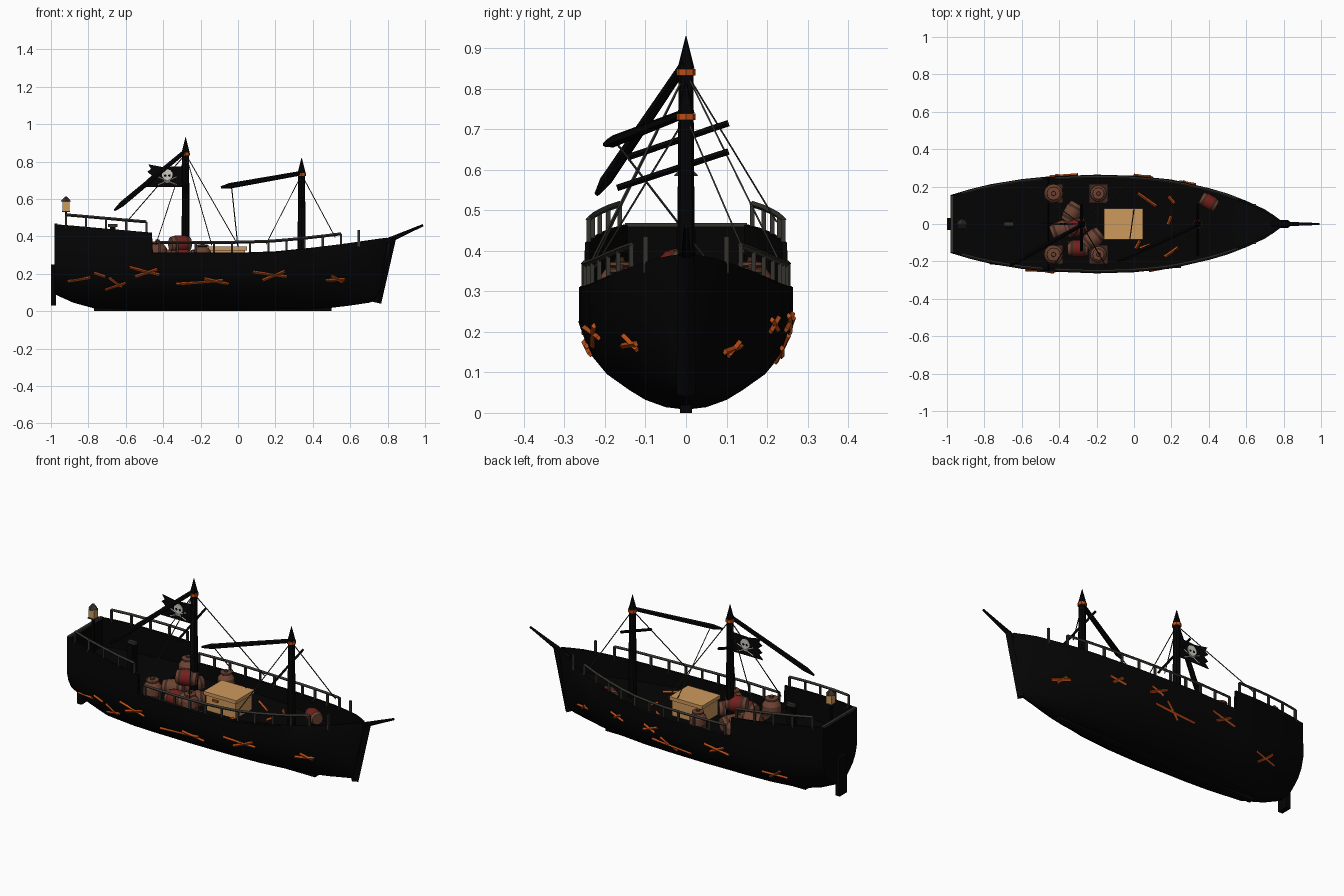
import bpy, bmesh, math
from mathutils import Vector, Matrix

if "Cube" in bpy.data.objects:
    bpy.data.objects.remove(bpy.data.objects["Cube"])


def material(name, r, g, b):
    m = bpy.data.materials.new(name)
    m.use_nodes = True
    m.diffuse_color = (r, g, b, 1)
    m.node_tree.nodes["Principled BSDF"].inputs["Base Color"].default_value = (r, g, b, 1)
    return m


BLACK = material("tarred black", .0012, .0012, .0012)
TRIM = material("weathered grey", .035, .032, .026)
ORANGE = material("orange wood", .5, .075, .008)
RED = material("red band", .17, .014, .012)
BROWN = material("barrel brown", .15, .055, .032)
DARK = material("dark brown", .05, .022, .015)
TAN = material("tan wood", .62, .32, .11)
BONE = material("bone white", .6, .58, .52)


def finish(name, bm, mats, smooth=False):
    mesh = bpy.data.meshes.new(name)
    bmesh.ops.recalc_face_normals(bm, faces=bm.faces)
    bm.to_mesh(mesh)
    bm.free()
    for m in mats:
        mesh.materials.append(m)
    ob = bpy.data.objects.new(name, mesh)
    bpy.context.collection.objects.link(ob)
    if smooth:
        bpy.ops.object.select_all(action="DESELECT")
        ob.select_set(True)
        bpy.context.view_layer.objects.active = ob
        bpy.ops.object.shade_smooth_by_angle(angle=math.radians(30))
    return ob


def rod(name, a, b, r0, r1, mat, sides=6):
    a, b = Vector(a), Vector(b)
    d = b - a
    bm = bmesh.new()
    mtx = Matrix.Translation((a + b) / 2) @ d.to_track_quat("Z", "Y").to_matrix().to_4x4()
    bmesh.ops.create_cone(bm, cap_ends=True, segments=sides, radius1=r0, radius2=r1,
                          depth=d.length, matrix=mtx)
    return finish(name, bm, [mat], sides > 6)


def box(name, c, size, mat):
    bm = bmesh.new()
    bmesh.ops.create_cube(bm, size=1, matrix=Matrix.Translation(c) @ Matrix.Diagonal((*size, 1)))
    return finish(name, bm, [mat])


def lathe(name, profile, mats, bands, mtx, sides=12):
    """Revolve (radius, height) points; bands gives a material index per ring."""
    bm = bmesh.new()
    rings = [[bm.verts.new((r * math.cos(math.tau * i / sides), r * math.sin(math.tau * i / sides), z))
              for i in range(sides)] for r, z in profile]
    for k, (lo, hi) in enumerate(zip(rings, rings[1:])):
        for i in range(sides):
            j = (i + 1) % sides
            bm.faces.new((lo[i], lo[j], hi[j], hi[i])).material_index = bands[k]
    bm.faces.new(rings[0])
    bm.faces.new(rings[-1])
    bm.transform(mtx)
    return finish(name, bm, mats, True)


# Hull stations: x, keel height, sheer height, half width, top height, deck height
STATIONS = [
    (-.98, .09, .34, .155, .465, .30), (-.88, .045, .335, .185, .457, .30),
    (-.77, .015, .325, .212, .447, .29), (-.6, .008, .315, .24, .432, .29),
    (-.46, .008, .31, .254, .42, .29), (-.455, .008, .31, .254, .313, .235),
    (-.2, .008, .31, .264, .313, .235), (0, .008, .31, .258, .313, .235),
    (.2, .008, .315, .238, .32, .235), (.4, .01, .335, .192, .34, .235),
    (.5, .018, .347, .163, .352, .235), (.6, .03, .36, .124, .365, .24),
    (.7, .045, .375, .078, .38, .25), (.75, .06, .383, .045, .387, .26),
    (.775, .14, .386, .026, .39, .28), (.797, .36, .388, .012, .393, .38)]
SECTION = [(0, 0), (.19, .02), (.38, .08), (.53, .16), (.74, .29), (.9, .46), (1, .7), (1, 1)]


def lerp_table(table, x):
    for p, q in zip(table, table[1:]):
        if x <= q[0]:
            f = max(0, (x - p[0]) / (q[0] - p[0]))
            return [u + (v - u) * f for u, v in zip(p, q)]
    return list(table[-1])


def hull_width(x, z):
    s = lerp_table(STATIONS, x)
    t = (z - s[1]) / (s[2] - s[1])
    return s[3] * lerp_table([(b, a) for a, b in SECTION], t)[1]


bm = bmesh.new()
rows = []
for x, keel, sheer, w, top, deck in STATIONS:
    pts = [(w * a, keel + (sheer - keel) * t) for a, t in SECTION]
    inner = max(w * .98 - .012, .002)
    pts += [(w * .98, top), (inner, top), (inner, deck), (0, deck)]
    rows.append([bm.verts.new((x, y, z)) for y, z in pts])
for a, b in zip(rows, rows[1:]):
    for k in range(len(a) - 1):
        bm.faces.new((a[k], b[k], b[k + 1], a[k + 1]))
bm.faces.new(rows[0])
bm.faces.new(rows[-1])
bmesh.ops.recalc_face_normals(bm, faces=bm.faces)
other = bmesh.ops.duplicate(bm, geom=bm.verts[:] + bm.edges[:] + bm.faces[:])["geom"]
bmesh.ops.scale(bm, vec=(1, -1, 1), verts=[g for g in other if isinstance(g, bmesh.types.BMVert)])
bmesh.ops.remove_doubles(bm, verts=bm.verts, dist=.0005)
finish("hull", bm, [BLACK], True)

# Transom wall, keel, rudder, stem and bowsprit
box("transom_wall", (-.972, 0, .375), (.016, .3, .17), BLACK)
box("transom_cap", (-.972, 0, .463), (.016, .3, .012), TRIM)
box("keel", (-.135, 0, .01), (1.27, .03, .02), BLACK)
box("rudder", (-.986, 0, .14), (.028, .065, .22), BLACK)
rod("stem_post", (.742, 0, .045), (.825, 0, .39), .024, .02, BLACK, 4)
rod("bowsprit", (.74, 0, .35), (.99, 0, .46), .017, .006, BLACK)


# Railings along both sides
def railing(name, xs):
    for side in (-1, 1):
        last = None
        for x in xs:
            s = lerp_table(STATIONS, x)
            y = side * (s[3] * .98 - .006)
            tip = Vector((x, y, s[4] + .055))
            box(name + "_post", (x, y, s[4] + .02), (.011, .011, .07), TRIM)
            if last:
                rod(name + "_bar", last, tip, .008, .008, TRIM, 4)
            last = tip


railing("main_rail", [-.42 + .097 * i for i in range(11)])
railing("stern_rail", [-.92 + .1075 * i for i in range(5)])
for side in (-1, 1):
    box("bow_post", (.645, side * .1, .39), (.012, .012, .09), TRIM)


# Masts with bands, booms, yards and rigging
def mast(name, x, top, band, boom_start, boom_end, yard, stays):
    rod(name, (x, 0, .22), (x, 0, top - .07), .023, .018, BLACK, 8)
    rod(name + "_tip", (x, 0, top - .08), (x, 0, top), .021, .001, BLACK, 8)
    rod(name + "_band", (x, 0, band - .008), (x, 0, band + .008), .024, .024, ORANGE, 8)
    a, b = Vector(boom_start), Vector(boom_end)
    rod(name + "_boom", a, a.lerp(b, .9), .012, .015, BLACK)
    rod(name + "_boom_end", a.lerp(b, .9), b, .015, .006, BLACK)
    rod(name + "_yard", (x, yard[0], yard[1]), (x, .105, yard[2]), .008, .008, BLACK, 4)
    for sx, side in stays:
        s = lerp_table(STATIONS, sx)
        rod(name + "_stay", (x, 0, band), (sx, side * s[3] * .93, s[4] + .04),
            .0028, .0028, TRIM, 4)


mast("aft_mast", -.28, .93, .84, (-.27, 0, .865), (-.66, -.22, .54), (-.145, .63, .715),
     ((-.6, 1), (-.44, -1), (-.14, -1), (0, 1)))
mast("fore_mast", .34, .82, .73, (.35, 0, .74), (-.09, -.2, .662), (-.17, .555, .645),
     ((.15, -1), (.52, 1)))
rod("boom_line", (-.035, -.175, .67), (0, .08, .34), .0028, .0028, TRIM, 4)

# Ragged flag with skull and crossed bones
bm = bmesh.new()
outline = [(-.3, .775), (-.3, .665), (-.49, .665), (-.465, .69), (-.485, .705),
           (-.46, .725), (-.485, .745), (-.465, .76), (-.48, .785), (-.4, .77)]
face = bm.faces.new([bm.verts.new((x, -.002, z)) for x, z in outline])
ext = bmesh.ops.extrude_face_region(bm, geom=[face])["geom"]
bmesh.ops.translate(bm, vec=(0, .004, 0), verts=[v for v in ext if isinstance(v, bmesh.types.BMVert)])
finish("flag", bm, [BLACK])
fx, fz = -.378, .73
rod("skull", (fx, -.004, fz), (fx, .004, fz), .029, .029, BONE, 10)
box("skull_jaw", (fx, 0, fz - .03), (.03, .008, .022), BONE)
for side in (-1, 1):
    rod("skull_eye", (fx + side * .011, -.0045, fz - .005), (fx + side * .011, .0045, fz - .005),
        .007, .007, BLACK, 8)
    rod("crossed_bone", (fx - side * .05, 0, fz - .055), (fx + side * .05, 0, fz - .012),
        .0055, .0055, BONE, 4)

# Stern lantern and steering stand
box("lantern_post", (-.92, 0, .41), (.012, .012, .25), BLACK)
box("lantern", (-.92, 0, .56), (.036, .036, .05), TAN)
rod("lantern_roof", (-.92, 0, .585), (-.92, 0, .612), .03, .006, TRIM, 4)
box("lantern_base", (-.92, 0, .533), (.042, .042, .006), TRIM)
box("steering_stand", (-.67, 0, .37), (.03, .05, .16), BLACK)
box("steering_top", (-.67, 0, .457), (.05, .02, .016), TRIM)

# Standing jars on square bases
JAR = [(.034, 0), (.045, .02), (.05, .045), (.05, .06), (.048, .095), (.036, .112), (.028, .118),
       (.034, .122), (.034, .13), (.012, .132), (.01, .142)]
for x, size in ((-.43, 1.05), (-.19, .92)):
    for side in (-1, 1):
        pose = Matrix.Translation((x, side * .163, .235))
        lathe("jar", JAR, [BROWN, DARK], [0, 0, 1, 0, 0, 0, 1, 0, 0, 1], pose @ Matrix.Scale(size, 4))
        box("jar_base", (x, side * .163, .24), (.1, .1, .01), DARK)

# Lying barrels, some with a red middle
CASK = [(.036, -.055), (.041, -.04), (.045, -.026), (.046, .026), (.041, .04), (.036, .055)]
for x, y, z, turn, size, paint in (
        (-.33, .06, .285, 60, 1, BROWN), (-.39, -.03, .285, 20, 1, BROWN),
        (-.3, -.13, .285, 0, 1, RED), (-.22, -.08, .285, 40, 1, BROWN),
        (-.31, -.02, .36, 20, 1, RED), (.4, .118, .275, -30, .85, RED)):
    pose = (Matrix.Translation((x, y, z)) @ Matrix.Rotation(math.radians(turn), 4, "Z")
            @ Matrix.Rotation(math.pi / 2, 4, "Y") @ Matrix.Scale(size, 4))
    lathe("barrel", CASK, [BROWN, paint, DARK], [0, 2, 1, 2, 0], pose)

# Cargo crate with overhanging lid
box("crate", (-.057, 0, .282), (.19, .15, .1), TAN)
box("crate_lid", (-.057, 0, .335), (.208, .168, .02), TAN)
box("crate_latch", (-.09, -.078, .305), (.035, .008, .012), ORANGE)

# Patch planks nailed on each side of the hull
RIGHT_PATCHES = [(-.91, .16, -.79, .18), (-.77, .205, -.71, .185), (-.71, .115, -.6, .15),
                 (-.69, .18, -.62, .13), (-.58, .235, -.42, .195), (-.55, .185, -.43, .225),
                 (-.33, .145, -.08, .165), (-.18, .175, -.05, .145), (.08, .21, .26, .185),
                 (.13, .165, .25, .215), (.47, .165, .57, .17), (.5, .19, .56, .155)]
LEFT_PATCHES = [(.53, .165, .62, .15), (.55, .175, .59, .14), (.24, .205, .33, .23),
                (.26, .235, .31, .2), (0, .245, .1, .205), (.02, .21, .09, .24),
                (-.2, .14, .05, .16), (-.1, .125, -.01, .19), (-.45, .205, -.3, .235),
                (-.42, .24, -.33, .195), (-.77, .13, -.63, .145), (-.74, .17, -.66, .11)]
for side, patches in ((-1, RIGHT_PATCHES), (1, LEFT_PATCHES)):
    for x0, z0, x1, z1 in patches:
        rod("patch_plank", (x0, side * (hull_width(x0, z0) + .004), z0),
            (x1, side * (hull_width(x1, z1) + .004), z1), .0075, .0075, ORANGE, 4)

# Loose planks on the deck
for x, y, length, turn in ((.07, .13, .12, -35), (.02, -.11, .05, 60), (.06, -.12, .06, 20),
                           (.2, -.15, .09, 35), (.19, .02, .05, 70), (.2, .13, .05, -50)):
    d = Vector((math.cos(math.radians(turn)), math.sin(math.radians(turn)), 0)) * length / 2
    c = Vector((x, y, .241))
    rod("deck_plank", c - d, c + d, .008, .008, ORANGE, 4)
